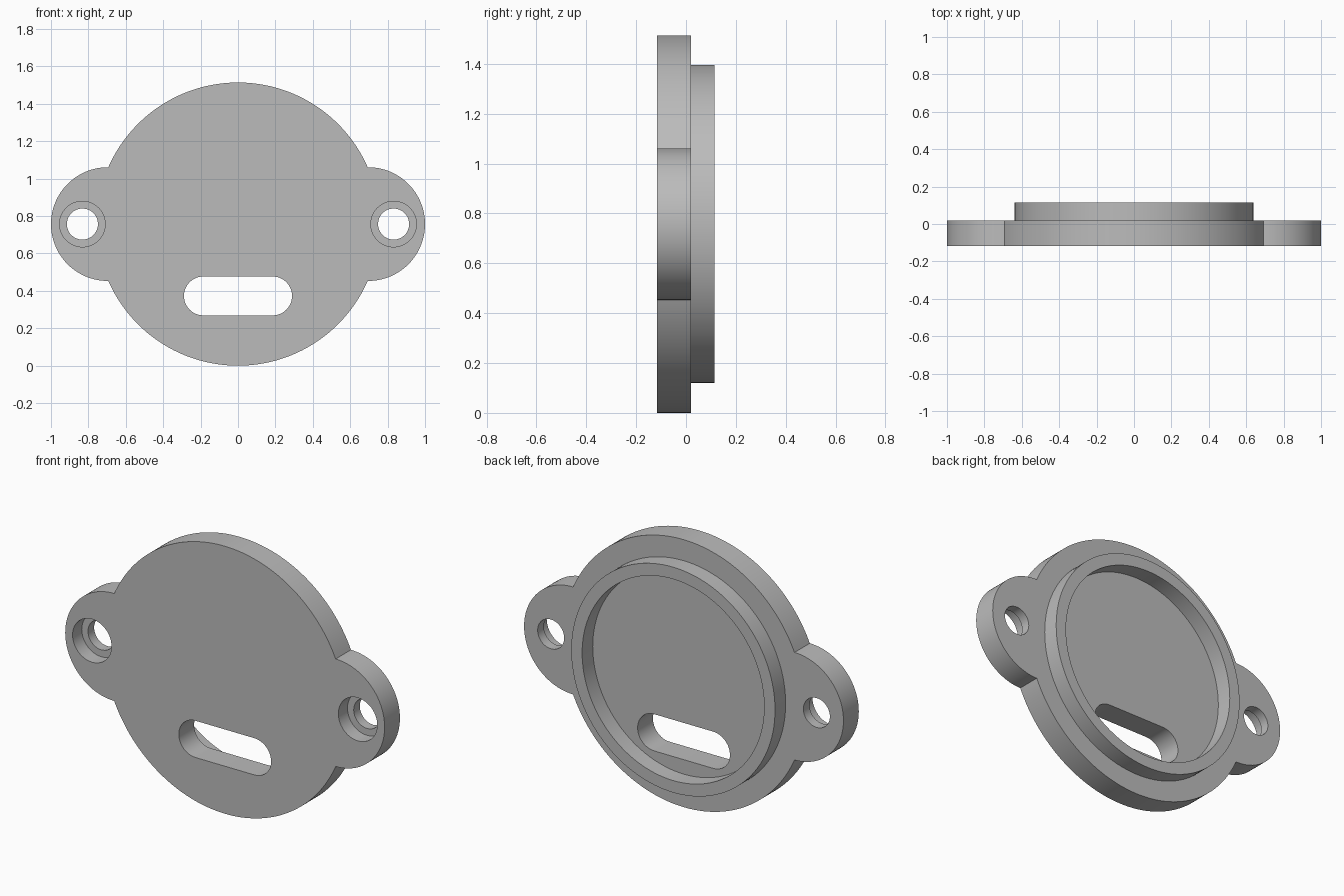
import bpy, bmesh
from math import radians, degrees, atan2, sqrt, cos, sin

if "Cube" in bpy.data.objects:
    bpy.data.objects.remove(bpy.data.objects["Cube"])

R = 0.757                        # main disc radius, also its centre height
EAR_X, EAR_R = 0.696, 0.304      # mounting ears
HOLE_X = 0.832                   # bolt holes
FRONT, SEAT, BACK, RIM = -0.117, -0.035, 0.02, 0.115

grey = bpy.data.materials.new("plain grey")
grey.use_nodes = True
grey.diffuse_color = (0.5, 0.5, 0.5, 1)
grey.node_tree.nodes["Principled BSDF"].inputs["Base Color"].default_value = (0.5, 0.5, 0.5, 1)


def arc(cx, cz, r, start, end, n):
    """Points along an arc in the xz plane, angles in degrees, end left out."""
    angles = [radians(start + (end - start) * i / n) for i in range(n)]
    return [(cx + r * cos(a), cz + r * sin(a)) for a in angles]


def prism(name, outline, y0, y1):
    """Solid made by extruding an xz outline from y0 to y1."""
    bm = bmesh.new()
    face = bm.faces.new([bm.verts.new((x, y0, z)) for x, z in outline])
    top = bmesh.ops.extrude_face_region(bm, geom=[face])["geom"]
    for v in top:
        if isinstance(v, bmesh.types.BMVert):
            v.co.y = y1
    bmesh.ops.recalc_face_normals(bm, faces=bm.faces)
    mesh = bpy.data.meshes.new(name)
    bm.to_mesh(mesh)
    bm.free()
    mesh.materials.append(grey)
    obj = bpy.data.objects.new(name, mesh)
    bpy.context.collection.objects.link(obj)
    return obj


def activate(obj):
    bpy.ops.object.select_all(action='DESELECT')
    obj.select_set(True)
    bpy.context.view_layer.objects.active = obj


def cut(obj, cutter):
    """Subtract the cutter and remove it."""
    cutter.hide_render = True
    mod = obj.modifiers.new("cut", 'BOOLEAN')
    mod.operation, mod.solver, mod.object = 'DIFFERENCE', 'EXACT', cutter
    activate(obj)
    bpy.ops.object.modifier_apply(modifier=mod.name)
    bpy.data.objects.remove(cutter)


# Plate outline: disc arcs joined to the ear arcs where the circles meet
ix = (EAR_X ** 2 + R ** 2 - EAR_R ** 2) / (2 * EAR_X)
iz = sqrt(R ** 2 - ix ** 2)
disc_a = degrees(atan2(iz, ix))
ear_a = degrees(atan2(iz, ix - EAR_X))
outline = (arc(EAR_X, R, EAR_R, -ear_a, ear_a, 48)
           + arc(0, R, R, disc_a, 180 - disc_a, 80)
           + arc(-EAR_X, R, EAR_R, 180 - ear_a, 180 + ear_a, 48)
           + arc(0, R, R, 180 + disc_a, 360 - disc_a, 80))
plate = prism("cover_plate", outline, FRONT, BACK)

# Counterbored bolt holes in both ears
for x in (-HOLE_X, HOLE_X):
    cut(plate, prism("bolt_hole_cutter", arc(x, R, 0.083, 0, 360, 48), -0.3, 0.3))
    cut(plate, prism("counterbore_cutter", arc(x, R, 0.122, 0, 360, 48), -0.3, SEAT))

# Rounded slot
slot = arc(0.185, 0.373, 0.104, -90, 90, 24) + [(0.185, 0.477)]
slot += [(-x, 2 * 0.373 - z) for x, z in slot]
cut(plate, prism("slot_cutter", slot, -0.3, 0.3))

# Raised locating ring on the back, slightly sunk into the plate
ring = prism("locating_ring", arc(0, R, 0.638, 0, 360, 128), BACK - 0.005, RIM)
cut(ring, prism("ring_bore_cutter", arc(0, R, 0.57, 0, 360, 128), -0.3, 0.3))

for obj in (plate, ring):
    activate(obj)
    bpy.ops.object.shade_smooth_by_angle(angle=radians(30))
